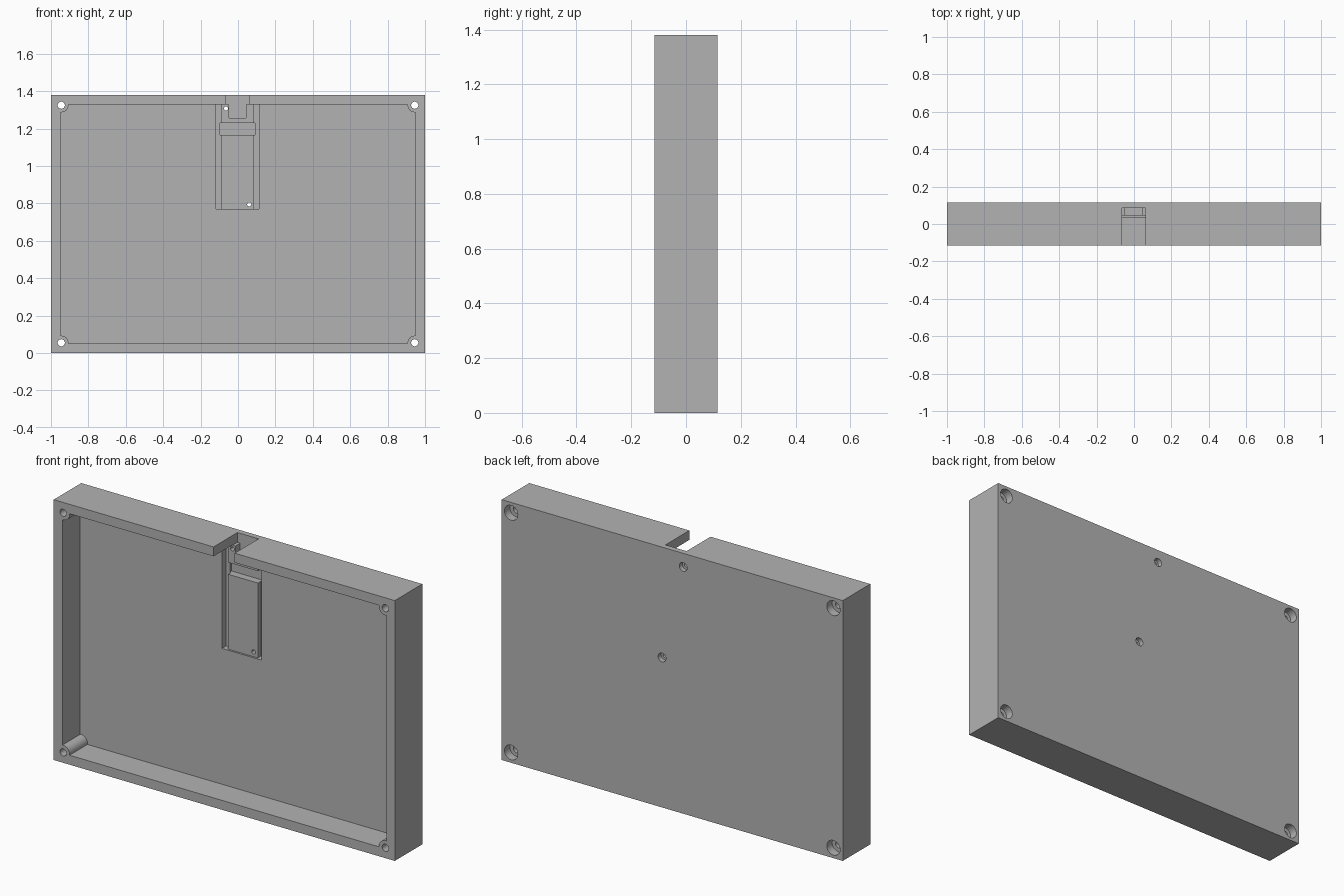
import bpy
import math

if "Cube" in bpy.data.objects:
    bpy.data.objects.remove(bpy.data.objects["Cube"], do_unlink=True)

WIDTH, HEIGHT, FRONT, BACK = 1.0, 1.38, -0.115, 0.115
WALL, FLOOR = 0.05, 0.035          # rim thickness, cavity floor depth
PLATE, GROOVE, DEEP = 0.045, 0.07, 0.085   # recess depths
SCREW_X, SCREW_LOW, SCREW_HIGH = 0.945, 0.055, 1.325

grey = bpy.data.materials.new("plain grey")
grey.use_nodes = True
colour = (0.45, 0.45, 0.45, 1)
grey.diffuse_color = colour
grey.node_tree.nodes["Principled BSDF"].inputs["Base Color"].default_value = colour


def box(name, x0, x1, y0, y1, z0, z1):
    bpy.ops.mesh.primitive_cube_add(
        size=1, location=((x0 + x1) / 2, (y0 + y1) / 2, (z0 + z1) / 2))
    ob = bpy.context.object
    ob.name = name
    ob.scale = (x1 - x0, y1 - y0, z1 - z0)
    bpy.ops.object.transform_apply(location=True, rotation=True, scale=True)
    return ob


def bore(name, x, z, radius, y0, y1):
    bpy.ops.mesh.primitive_cylinder_add(
        vertices=32, radius=radius, depth=y1 - y0,
        location=(x, (y0 + y1) / 2, z), rotation=(math.pi / 2, 0, 0))
    ob = bpy.context.object
    ob.name = name
    bpy.ops.object.transform_apply(location=True, rotation=True, scale=True)
    return ob


def cut(target, cutter):
    mod = target.modifiers.new("cut", "BOOLEAN")
    mod.operation = "DIFFERENCE"
    mod.solver = "EXACT"
    mod.object = cutter
    bpy.context.view_layer.objects.active = target
    bpy.ops.object.modifier_apply(modifier=mod.name)
    bpy.data.objects.remove(cutter, do_unlink=True)


# Solid enclosure block
shell = box("enclosure_shell", -WIDTH, WIDTH, FRONT, BACK, 0, HEIGHT)
shell.data.materials.append(grey)
corners = [(sx * SCREW_X, z) for sx in (-1, 1) for z in (SCREW_LOW, SCREW_HIGH)]

# Main cavity, leaving round screw posts in its corners
cavity = box("cavity", WALL - WIDTH, WIDTH - WALL, FRONT - 0.1, FLOOR,
             WALL, HEIGHT - WALL)
for x, z in corners:
    cut(cavity, bore("post", x, z, 0.038, -0.4, 0.3))
cut(shell, cavity)

# Board recess in the floor, with side grooves and a cross trough
TOP = HEIGHT - WALL
cut(shell, box("recess", -0.118, 0.112, 0, PLATE, 0.77, TOP))
cut(shell, box("left_groove", -0.118, -0.09, 0, GROOVE, 0.77, TOP))
cut(shell, box("right_groove", 0.085, 0.112, 0, GROOVE, 0.77, TOP))
cut(shell, box("trough", -0.097, 0.092, 0, DEEP, 1.167, 1.23))

# Connector notch through the top wall, stepping down to a narrower slot
cut(shell, box("notch", -0.063, 0.061, FRONT - 0.1, DEEP, 1.328, HEIGHT + 0.1))
cut(shell, box("slot", -0.047, 0.043, 0, DEEP, 1.258, HEIGHT + 0.05))

# Corner screw holes, counterbored from the back
for x, z in corners:
    cut(shell, bore("screw_hole", x, z, 0.019, -0.3, 0.3))
    cut(shell, bore("counterbore", x, z, 0.039, 0.07, 0.3))

# Two board screw holes, counterbored from the back
for x, z in ((-0.064, 1.308), (0.06, 0.795)):
    cut(shell, bore("board_hole", x, z, 0.011, 0, 0.3))
    cut(shell, bore("board_counterbore", x, z, 0.023, 0.09, 0.3))

bpy.ops.object.select_all(action="DESELECT")
shell.select_set(True)
bpy.context.view_layer.objects.active = shell
bpy.ops.object.shade_smooth_by_angle(angle=math.radians(30))
